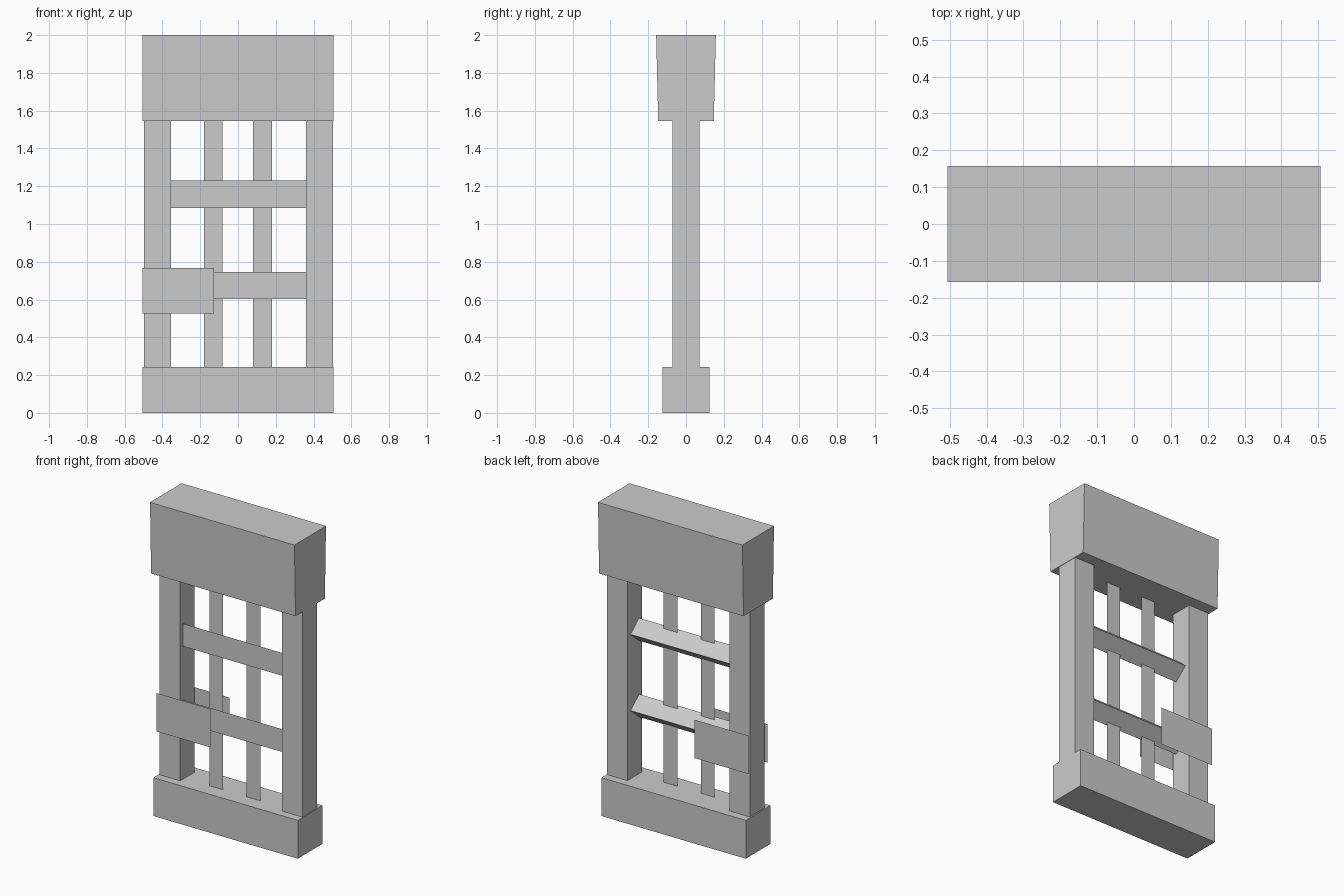
import bpy

cube = bpy.data.objects.get("Cube")
if cube:
    bpy.data.objects.remove(cube, do_unlink=True)

# Single flat colour
grey = bpy.data.materials.new("plain grey")
grey.use_nodes = True
COLOUR = (0.6, 0.6, 0.6, 1)
grey.diffuse_color = COLOUR
grey.node_tree.nodes["Principled BSDF"].inputs["Base Color"].default_value = COLOUR


def make(name, verts, faces):
    mesh = bpy.data.meshes.new(name)
    mesh.from_pydata(verts, [], faces)
    mesh.materials.append(grey)
    ob = bpy.data.objects.new(name, mesh)
    bpy.context.collection.objects.link(ob)
    return ob


def prism(name, profile, x0, x1):
    """Extrude a counter-clockwise (y, z) profile along x."""
    n = len(profile)
    verts = [(x, y, z) for x in (x0, x1) for y, z in profile]
    sides = [(i, (i + 1) % n, n + (i + 1) % n, n + i) for i in range(n)]
    sides = [f[::-1] for f in sides]
    caps = [tuple(reversed(range(n))), tuple(range(n, 2 * n))]
    return make(name, verts, sides + caps)


def block(name, x0, x1, z0, z1, y_low, y_high):
    """Box whose half depth goes from y_low to y_high."""
    profile = [(-y_low, z0), (y_low, z0), (y_high, z1), (-y_high, z1)]
    return prism(name, profile, x0, x1)


def sheet(name, x0, x1, z0, z1, y):
    """Thin upright plate facing the front."""
    return make(name, [(x0, y, z0), (x1, y, z0), (x1, y, z1), (x0, y, z1)],
                [(0, 1, 2, 3)])


HALF = 0.506
SILL, HEAD = 0.243, 1.545

# Heavy base and flared lintel
block("base", -HALF, HALF, 0, SILL, 0.124, 0.124)
block("lintel", -HALF, HALF, HEAD, 2, 0.147, 0.158)

# Side posts
block("right_post", -0.498, -0.355, SILL, HEAD, 0.072, 0.072)
block("left_post", 0.36, 0.503, SILL, HEAD, 0.072, 0.072)

# Flat upright bars
for side, x0, x1 in (("right", -0.18, -0.083), ("left", 0.08, 0.18)):
    sheet(side + "_bar", x0, x1, SILL, HEAD, -0.03)

# Triangular cross rails, flat side to the front
for name, z in (("upper_rail", 1.157), ("lower_rail", 0.674)):
    prism(name, [(-0.045, z - 0.072), (0.04, z), (-0.045, z + 0.072)],
          -0.355, 0.36)

# Lock plates on both faces
for name, y in (("front_lock_plate", -0.095), ("back_lock_plate", 0.095)):
    sheet(name, -HALF, -0.126, 0.525, 0.768, y)
